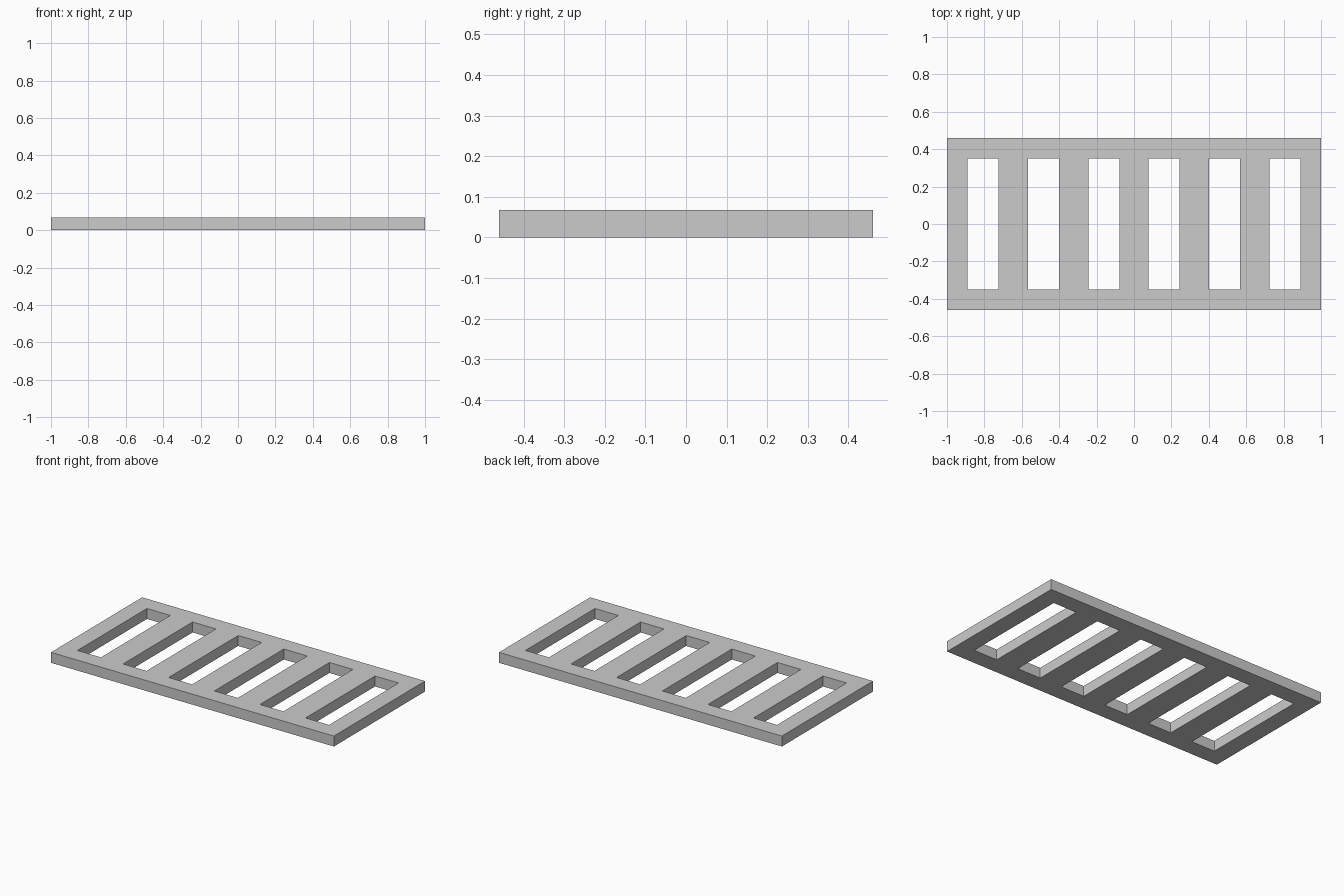
import bpy, bmesh

if "Cube" in bpy.data.objects:
    bpy.data.objects.remove(bpy.data.objects["Cube"])

LENGTH, WIDTH, THICK = 2.0, 0.92, 0.067
SLOTS, PITCH, SLOT_W, SLOT_L = 6, 0.3226, 0.166, 0.702

# Grid lines: outer edges plus both sides of every slot
xs = [-LENGTH / 2]
for i in range(SLOTS):
    c = (i - (SLOTS - 1) / 2) * PITCH
    xs += [c - SLOT_W / 2, c + SLOT_W / 2]
xs.append(LENGTH / 2)
ys = [-WIDTH / 2, -SLOT_L / 2, SLOT_L / 2, WIDTH / 2]

# Flat slotted sheet: every cell except the slot openings
bm = bmesh.new()
grid = [[bm.verts.new((x, y, 0)) for y in ys] for x in xs]
for i in range(len(xs) - 1):
    for j in range(3):
        if j == 1 and i % 2 == 1:
            continue
        bm.faces.new((grid[i][j], grid[i + 1][j], grid[i + 1][j + 1], grid[i][j + 1]))

# Thicken the sheet upward into a solid plate
ext = bmesh.ops.extrude_face_region(bm, geom=bm.faces[:], use_keep_orig=True)
top = [g for g in ext["geom"] if isinstance(g, bmesh.types.BMVert)]
bmesh.ops.translate(bm, verts=top, vec=(0, 0, THICK))
bmesh.ops.recalc_face_normals(bm, faces=bm.faces[:])

mesh = bpy.data.meshes.new("slotted_plate")
bm.to_mesh(mesh)
bm.free()
plate = bpy.data.objects.new("slotted_plate", mesh)
bpy.context.collection.objects.link(plate)
